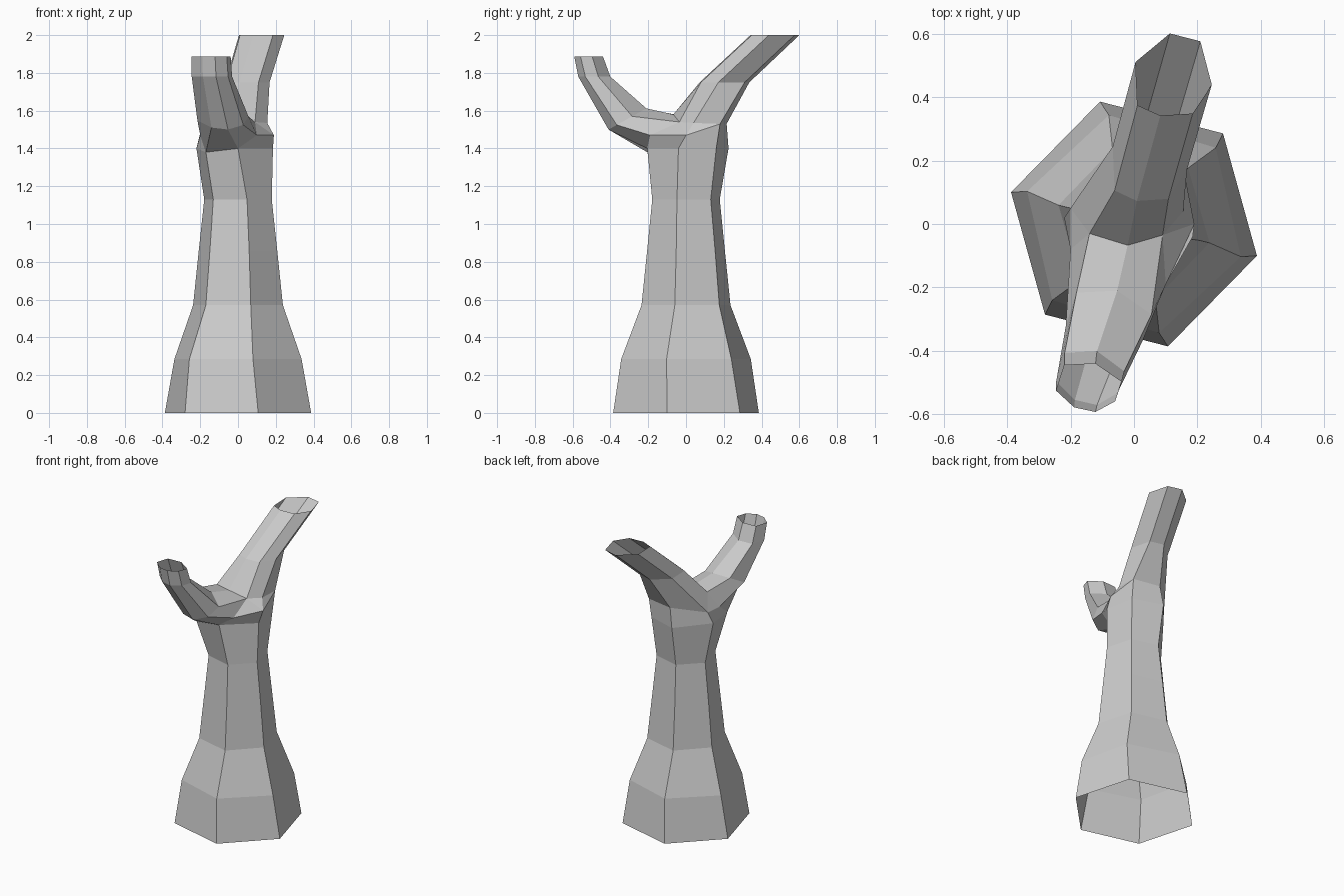
import bpy, bmesh, math

cube = bpy.data.objects.get("Cube")
if cube:
    bpy.data.objects.remove(cube)

bark = bpy.data.materials.new("grey bark")
bark.use_nodes = True
grey = (0.6, 0.6, 0.6, 1)
bark.diffuse_color = grey
bark.node_tree.nodes["Principled BSDF"].inputs["Base Color"].default_value = grey

bm = bmesh.new()


def vert(x, y, z):
    return bm.verts.new((x, y, z))


def face(*verts):
    bm.faces.new(verts)


def bridge(lower, upper):
    """Join two rings of equal size with quads."""
    count = len(lower)
    for i in range(count):
        j = (i + 1) % count
        face(lower[i], lower[j], upper[j], upper[i])


def hexagon(z, radius, phase):
    angles = [math.radians(phase + 60 * i) for i in range(6)]
    return [vert(radius * math.cos(a), radius * math.sin(a), z) for a in angles]


def section(profile, centre, size):
    """Place a branch cross-section, stretched and tilted by size."""
    (cx, cy, cz), (sx, sy, sz) = centre, size
    return [vert(cx + sx * u, cy + sy * v, cz + sz * v) for u, v in profile]


def grow(root, profile, stations):
    """Extend an open branch from its root loop through each station."""
    ring = root
    for centre, size in stations:
        following = section(profile, centre, size)
        bridge(ring, following)
        ring = following


# Flared six-sided trunk, open underneath
rings = [hexagon(*r) for r in (
    (0, 0.4, -14.5), (0.285, 0.352, -17), (0.57, 0.245, -14),
    (0.86, 0.214, -14), (1.13, 0.185, -15))]

# Crown ring where the trunk divides
right = vert(0.185, -0.04, 1.4)
back_right = vert(0.15, 0.16, 1.4)
back_left = vert(-0.05, 0.225, 1.4)
left = vert(-0.22, 0.02, 1.4)
front_left = vert(-0.17, -0.205, 1.38)
front_right = vert(0, -0.205, 1.4)
rings.append([right, back_right, back_left, left, front_left, front_right])
for lower, upper in zip(rings, rings[1:]):
    bridge(lower, upper)

# Crotch ridge and shoulders
ridge_right = vert(0.09, -0.035, 1.54)
ridge_mid = vert(-0.02, -0.067, 1.58)
ridge_left = vert(-0.14, -0.03, 1.575)
shoulder = vert(0.19, 0, 1.47)
shoulder_top = vert(0.155, 0.04, 1.535)
armpit_right = vert(0.1, -0.19, 1.47)
armpit_left = vert(-0.2, -0.08, 1.47)
shoulder_left = vert(-0.2, 0.05, 1.48)
nape_right = vert(0.155, 0.18, 1.53)
nape_left = vert(-0.03, 0.215, 1.53)
face(right, back_right, nape_right, shoulder)
face(back_right, back_left, nape_left, nape_right)
face(back_left, left, shoulder_left, nape_left)
face(left, front_left, armpit_left, shoulder_left)
face(armpit_left, ridge_left, shoulder_left)
face(right, shoulder, armpit_right, front_right)
face(shoulder, ridge_right, armpit_right)
face(shoulder, shoulder_top, ridge_right)
face(shoulder, nape_right, shoulder_top)

# Short front branch
front_profile = [(-0.45, -0.85), (0.2, -1), (0.8, -0.65), (1, 0),
                 (0.2, 0.6), (-0.75, 0.55), (-1, -0.3)]
front_root = [front_left, front_right, armpit_right, ridge_right,
              ridge_mid, ridge_left, armpit_left]
grow(front_root, front_profile, [
    ((-0.08, -0.285, 1.57), (0.135, 0.125, 0.07)),
    ((-0.138, -0.464, 1.78), (0.107, 0.106, 0)),
    ((-0.142, -0.497, 1.888), (0.103, 0.095, 0))])

# Long back branch
back_profile = [(1, -0.2), (0.7, 0.85), (-0.1, 1.04), (-1, 0.35),
                (-0.95, -0.7), (-0.35, -0.95), (0.5, -0.9)]
back_root = [shoulder_top, nape_right, nape_left, shoulder_left,
             ridge_left, ridge_mid, ridge_right]
grow(back_root, back_profile, [
    ((0.05, 0.198, 1.75), (0.117, 0.132, 0)),
    ((0.125, 0.465, 2), (0.12, 0.13, 0))])

bmesh.ops.recalc_face_normals(bm, faces=bm.faces[:])
mesh = bpy.data.meshes.new("forked_trunk")
bm.to_mesh(mesh)
bm.free()
mesh.materials.append(bark)
trunk = bpy.data.objects.new("forked_trunk", mesh)
bpy.context.collection.objects.link(trunk)
